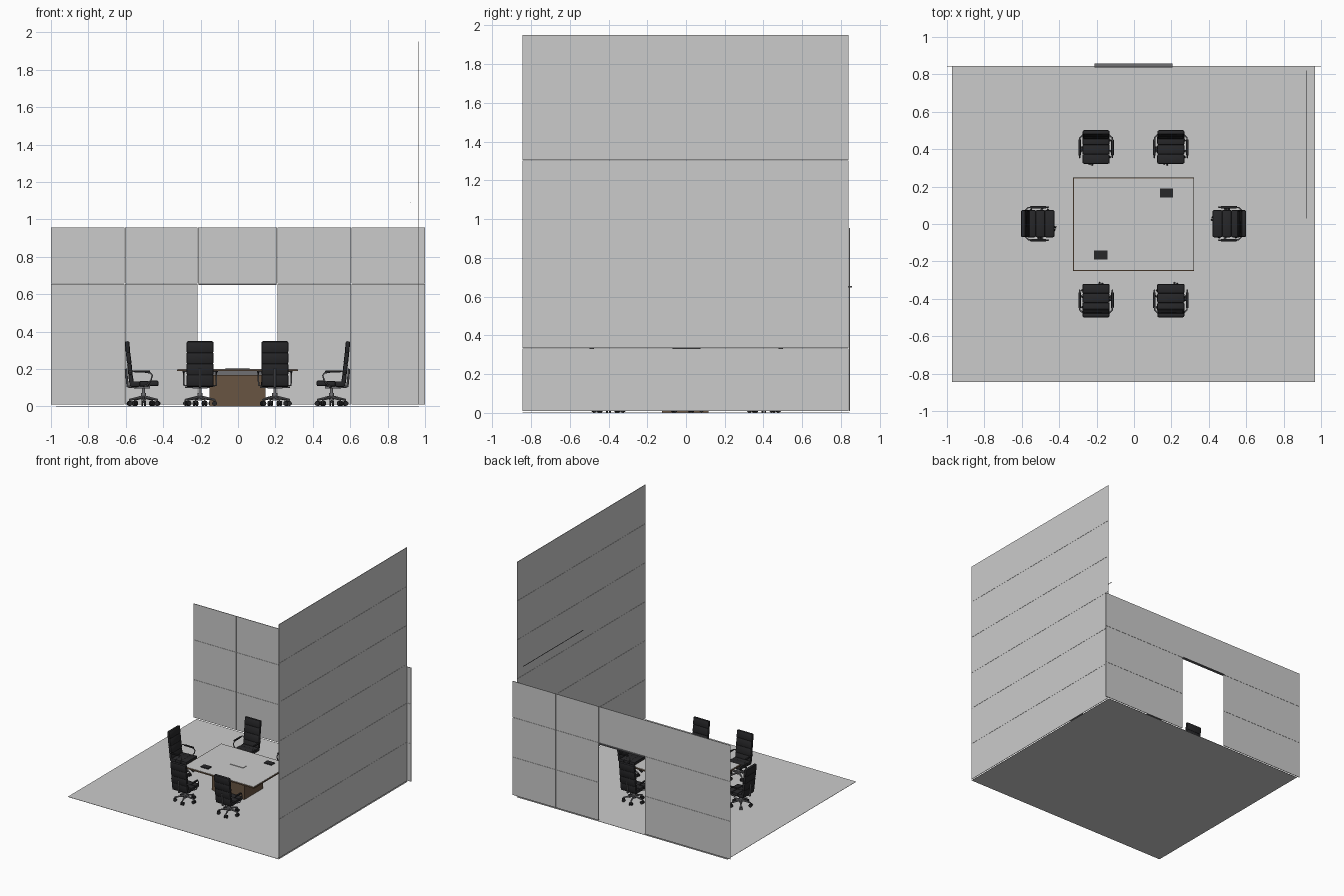
import bpy, bmesh, math
from mathutils import Matrix, Vector

if "Cube" in bpy.data.objects:
    bpy.data.objects.remove(bpy.data.objects["Cube"])


def material(name, rgb):
    m = bpy.data.materials.new(name)
    m.diffuse_color = (*rgb, 1)
    m.use_nodes = True
    m.node_tree.nodes["Principled BSDF"].inputs["Base Color"].default_value = m.diffuse_color
    return m


BLACK = material("black_leather", (0.02, 0.02, 0.022))
METAL = material("dark_metal", (0.16, 0.16, 0.17))
WOOD = material("brown_wood", (0.14, 0.09, 0.055))


def box(bm, lo, hi, bevel=0, rot=None, seg=2):
    """Box between two corners, optionally rounded and turned about its centre."""
    lo, hi = Vector(lo), Vector(hi)
    t = bmesh.new()
    bmesh.ops.create_cube(t, size=1)
    bmesh.ops.scale(t, vec=hi - lo, verts=t.verts)
    if bevel:
        bmesh.ops.bevel(t, geom=t.edges[:], offset=bevel, segments=seg,
                        profile=0.5, affect='EDGES')
    mat = Matrix.Translation((lo + hi) / 2) @ (rot or Matrix())
    bmesh.ops.transform(t, matrix=mat, verts=t.verts)
    tmp = bpy.data.meshes.new("tmp")
    t.to_mesh(tmp)
    bm.from_mesh(tmp)
    t.free()
    bpy.data.meshes.remove(tmp)


def rod(bm, a, b, r1, r2=None, n=12):
    """Cylinder or cone running from a to b."""
    a, b = Vector(a), Vector(b)
    d = b - a
    mat = Matrix.Translation((a + b) / 2) @ d.to_track_quat('Z', 'Y').to_matrix().to_4x4()
    bmesh.ops.create_cone(bm, cap_ends=True, segments=n, radius1=r1,
                          radius2=r1 if r2 is None else r2, depth=d.length, matrix=mat)


def mesh_of(name, bm, mat=None, smooth=False):
    me = bpy.data.meshes.new(name)
    bm.to_mesh(me)
    bm.free()
    if smooth:
        me.shade_smooth()
        me.set_sharp_from_angle(angle=math.radians(40))
    if mat:
        me.materials.append(mat)
    return me


def place(name, data, matrix=None):
    ob = bpy.data.objects.new(name, data)
    bpy.context.collection.objects.link(ob)
    if matrix:
        ob.matrix_world = matrix
    return ob


def single(name, lo, hi, mat=None, bevel=0):
    bm = bmesh.new()
    box(bm, lo, hi, bevel)
    return place(name, mesh_of(name, bm, mat))


# Floor
single("floor", (-0.972, -0.845, 0), (0.967, 0.845, 0.002))

# Panelled back wall with a doorway, thin gaps between the panels
G = 0.0007
bm = bmesh.new()
rows = [0.01, 0.325, 0.655, 0.955]
cols = [-1, -0.605, -0.215, 0.21, 0.605, 1]
for i in range(5):
    for j in range(3):
        if i == 2 and j < 2:
            continue
        box(bm, (cols[i] + G * (i > 0), 0.841, rows[j] + G * (j > 0)),
            (cols[i + 1] - G * (i < 4), 0.846, rows[j + 1] - G * (j < 2)))
place("back_wall", mesh_of("back_wall", bm))

# Doorway header
single("door_header", (-0.212, 0.838, 0.648), (0.205, 0.858, 0.656), METAL)

# Tall side wall made of six stacked panels
bm = bmesh.new()
for k in range(6):
    box(bm, (0.964, -0.845, 0.01 + k * 0.3235 + G), (0.968, 0.838, 0.01 + (k + 1) * 0.3235 - G))
place("side_wall", mesh_of("side_wall", bm))

# Slim rail in front of the side wall
single("wall_rail", (0.919, 0.03, 1.087), (0.922, 0.82, 1.091), METAL)

# Conference table
single("table_top", (-0.322, -0.247, 0.19), (0.317, 0.243, 0.2))
single("table_trim", (-0.327, -0.252, 0.188), (0.322, 0.248, 0.198), WOOD)
single("table_neck", (-0.135, -0.1, 0.165), (0.13, 0.1, 0.189), METAL)
single("table_pedestal", (-0.152, -0.125, 0.002), (0.147, 0.115, 0.167), WOOD)
single("table_cable_cover", (-0.066, -0.02, 0.199), (0.062, 0.02, 0.204))
for k, (x, y) in enumerate([(0.173, 0.165), (-0.178, -0.165)]):
    single(f"tablet_{k}", (x - 0.035, y - 0.024, 0.2), (x + 0.035, y + 0.024, 0.206), BLACK)


# Office chair parts, local frame: faces -y, centred on its column
bm = bmesh.new()
# seat cushions
for y0, y1, z in [(-0.08, -0.028, 0.123), (-0.03, 0.022, 0.121), (0.02, 0.07, 0.119)]:
    box(bm, (-0.073, y0, z - 0.016), (0.073, y1, z + 0.014), 0.008)
# backrest cushions following a leaning curve
path = [(0.062, 0.108), (0.070, 0.168), (0.076, 0.228), (0.083, 0.287), (0.088, 0.345)]
for (ya, za), (yb, zb) in zip(path, path[1:]):
    yc, zc = (ya + yb) / 2, (za + zb) / 2
    h = math.hypot(yb - ya, zb - za) / 2 + 0.002
    tilt = Matrix.Rotation(-math.atan2(yb - ya, zb - za), 4, 'X')
    box(bm, (-0.072, yc - 0.012, zc - h), (0.072, yc + 0.012, zc + h), 0.008, tilt)
cushions = mesh_of("chair_cushions", bm, BLACK, True)

# column, back spine and five-star base
bm = bmesh.new()
box(bm, (-0.04, -0.035, 0.094), (0.04, 0.04, 0.108))
rod(bm, (0, 0, 0.03), (0, 0, 0.07), 0.014)
rod(bm, (0, 0, 0.07), (0, 0, 0.097), 0.008)
rod(bm, (0, 0.03, 0.1), (0, 0.085, 0.105), 0.006, n=8)
rod(bm, (0, 0.085, 0.103), (0, 0.094, 0.2), 0.006, n=8)
rod(bm, (0.02, 0, 0.1), (0.08, -0.01, 0.1), 0.003, n=8)
spokes = [math.radians(90 + 72 * k + 18) for k in range(5)]
for a in spokes:
    c, s = math.cos(a), math.sin(a)
    rod(bm, (0, 0, 0.05), (0.08 * c, 0.08 * s, 0.034), 0.009, 0.005, 8)
    rod(bm, (0.078 * c, 0.078 * s, 0.036), (0.078 * c, 0.078 * s, 0.016), 0.004, n=8)
base = mesh_of("chair_base", bm, METAL, True)

# twin-wheel castors
bm = bmesh.new()
for a in spokes:
    p = Vector((0.078 * math.cos(a), 0.078 * math.sin(a), 0.0145))
    t = Vector((-math.sin(a), math.cos(a), 0))
    for s in (-1, 1):
        rod(bm, p + t * 0.003 * s, p + t * 0.012 * s, 0.013, n=14)
castors = mesh_of("chair_castors", bm, BLACK, True)

# armrest loops
arms = bpy.data.curves.new("chair_arms", 'CURVE')
arms.dimensions = '3D'
arms.bevel_depth = 0.004
arms.bevel_resolution = 2
arms.materials.append(METAL)
loop = [(0.07, 0.075, 0.185), (0.086, 0.06, 0.187), (0.088, 0.0, 0.184), (0.088, -0.035, 0.178),
        (0.088, -0.047, 0.165), (0.088, -0.04, 0.14), (0.086, -0.02, 0.112), (0.06, 0.0, 0.105)]
for s in (-1, 1):
    sp = arms.splines.new('POLY')
    sp.points.add(len(loop) - 1)
    for pt, (x, y, z) in zip(sp.points, loop):
        pt.co = (s * x, y, z, 1)

# arm pads
bm = bmesh.new()
for s in (-1, 1):
    box(bm, (s * 0.088 - 0.007, -0.035, 0.18), (s * 0.088 + 0.007, 0.05, 0.19), 0.003)
pads = mesh_of("chair_arm_pads", bm, BLACK, True)

# Six chairs around the table
chairs = [(-0.203, 0.402, 0), (0.197, 0.402, 0), (-0.203, -0.4, 180), (0.197, -0.4, 180),
          (-0.505, 0.002, 90), (0.5, 0.002, -90)]
for k, (x, y, deg) in enumerate(chairs):
    m = Matrix.Translation((x, y, 0.001)) @ Matrix.Rotation(math.radians(deg), 4, 'Z')
    for part in (cushions, base, castors, arms, pads):
        place(f"{part.name}_{k}", part, m)
